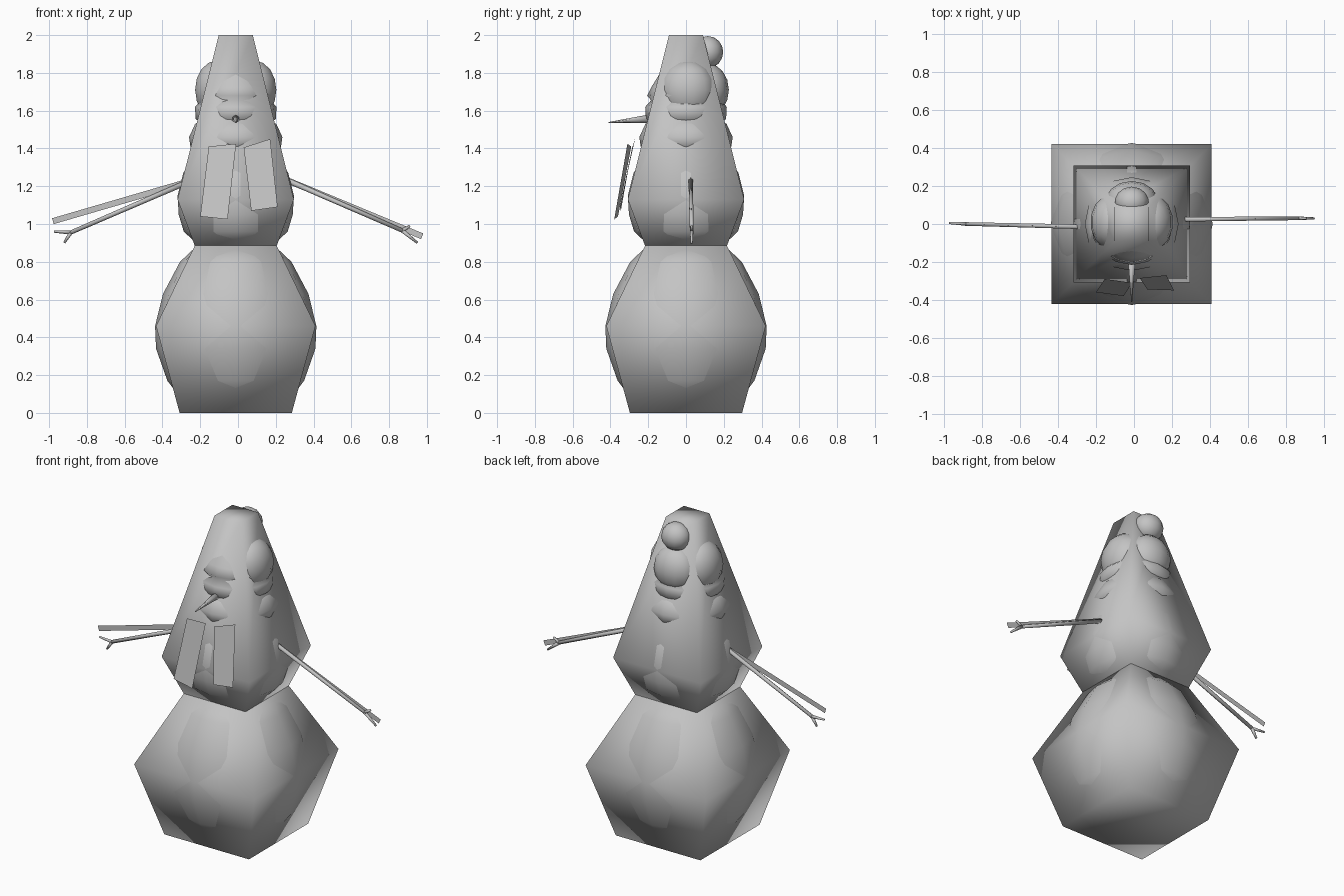
import bpy, bmesh, math
from mathutils import Vector

if "Cube" in bpy.data.objects:
    bpy.data.objects.remove(bpy.data.objects["Cube"])

CX = -0.012  # body axis
grey = bpy.data.materials.new("plain_grey")
grey.diffuse_color = (0.55, 0.55, 0.55, 1)
grey.use_nodes = True
grey.node_tree.nodes["Principled BSDF"].inputs["Base Color"].default_value = grey.diffuse_color


def finish(name, bm, smooth=True):
    bmesh.ops.recalc_face_normals(bm, faces=bm.faces)
    mesh = bpy.data.meshes.new(name)
    bm.to_mesh(mesh)
    bm.free()
    mesh.materials.append(grey)
    for p in mesh.polygons:
        p.use_smooth = smooth
    ob = bpy.data.objects.new(name, mesh)
    bpy.context.collection.objects.link(ob)
    return ob


def lathe(name, profile, sides, turn=0.0):
    """Stack of (z, radius) rings around the body axis, capped at both ends."""
    bm = bmesh.new()
    rings = []
    for z, r in profile:
        rings.append([bm.verts.new((CX + r * math.cos(turn + math.tau * i / sides),
                                    r * math.sin(turn + math.tau * i / sides), z))
                      for i in range(sides)])
    for a, b in zip(rings, rings[1:]):
        for i in range(sides):
            j = (i + 1) % sides
            bm.faces.new((a[i], a[j], b[j], b[i]))
    bm.faces.new(rings[0])
    bm.faces.new(rings[-1])
    return finish(name, bm)


def square_stack(name, profile):
    return lathe(name, [(z, h * math.sqrt(2)) for z, h in profile], 4, math.pi / 4)


def ball(name, loc, size, seg=14, rings=8):
    bm = bmesh.new()
    bmesh.ops.create_uvsphere(bm, u_segments=seg, v_segments=rings, radius=1)
    for v in bm.verts:
        v.co = Vector(loc) + Vector((v.co.x * size[0], v.co.y * size[1], v.co.z * size[2]))
    return finish(name, bm)


def stick(name, a, b, r1, r2, sides=6):
    a, b = Vector(a), Vector(b)
    bm = bmesh.new()
    bmesh.ops.create_cone(bm, cap_ends=True, segments=sides, radius1=r1, radius2=r2,
                          depth=(b - a).length)
    q = (b - a).to_track_quat('Z', 'Y')
    for v in bm.verts:
        v.co = q @ v.co + (a + b) / 2
    return finish(name, bm)


def plate(name, corners):
    bm = bmesh.new()
    bm.faces.new([bm.verts.new(c) for c in corners])
    return finish(name, bm, False)


# Four-sided outer shell: base and tapering upper body
square_stack("lower_shell", [(0, 0.297), (0.46, 0.422), (0.885, 0.217)])
square_stack("upper_shell", [(0.885, 0.217), (1.13, 0.308), (2.0, 0.09)])

# Round body showing through the flat sides
lathe("lower_body", [(0.05, 0.27), (0.17, 0.362), (0.34, 0.422), (0.46, 0.427),
                     (0.63, 0.385), (0.8, 0.295), (0.88, 0.21)], 16)
lathe("middle_body", [(0.89, 0.2), (0.96, 0.275), (1.05, 0.302), (1.15, 0.308),
                      (1.27, 0.278), (1.36, 0.22)], 16)
lathe("neck_band", [(1.38, 0.2), (1.41, 0.24), (1.46, 0.247), (1.53, 0.215),
                    (1.55, 0.18)], 16)
lathe("head", [(1.54, 0.19), (1.555, 0.212), (1.62, 0.216), (1.655, 0.185),
               (1.68, 0.206), (1.73, 0.18), (1.79, 0.143), (1.85, 0.1)], 16)

# Side and back pieces of the head, and the bun
for side, label in ((-1, "left"), (1, "right")):
    ball(label + "_head_side", (CX + side * 0.1, 0.01, 1.71), (0.118, 0.15, 0.155))
lathe_back = [(1.60, 0.0), (1.62, 0.1), (1.78, 0.1), (1.83, 0.06)]
ball("back_hair", (CX, 0.115, 1.71), (0.14, 0.112, 0.14))
ball("hair_bun", (CX, 0.115, 1.91), (0.09, 0.082, 0.085))

# Nose
stick("nose", (CX, -0.17, 1.56), (CX, -0.41, 1.537), 0.024, 0.003)

# Two flat panels in front of the chest
plate("left_panel", [(-0.155, -0.29, 1.41), (-0.01, -0.31, 1.425),
                     (-0.055, -0.38, 1.025), (-0.20, -0.36, 1.04)])
plate("right_panel", [(0.03, -0.285, 1.405), (0.17, -0.27, 1.45),
                      (0.21, -0.35, 1.09), (0.07, -0.345, 1.07)])


# Arms: forked twig plus a thin flat strip
def arm(label, shoulder, fork, tips, strip_end):
    stick(label + "_arm", shoulder, fork, 0.014, 0.011)
    for i, tip in enumerate(tips):
        stick(f"{label}_twig_{i + 1}", fork, tip, 0.011, 0.006)
    s, e = Vector(shoulder), Vector(strip_end)
    d = (e - s).normalized()
    w = Vector((-d.z, 0, d.x)) * 0.016
    plate(label + "_strip", [s + w, e + w, e - w, s - w])


arm("left", (-0.26, -0.015, 1.225), (-0.885, 0.0, 0.955),
    [(-0.975, 0.005, 0.98 - 0.02), (-0.92, 0.0, 0.9)], (-0.98, 0.0, 1.015))
arm("right", (0.24, 0.025, 1.24), (0.87, 0.03, 0.965),
    [(0.95, 0.03, 0.9), (0.91, 0.03, 0.99)], (0.975, 0.03, 0.935))
